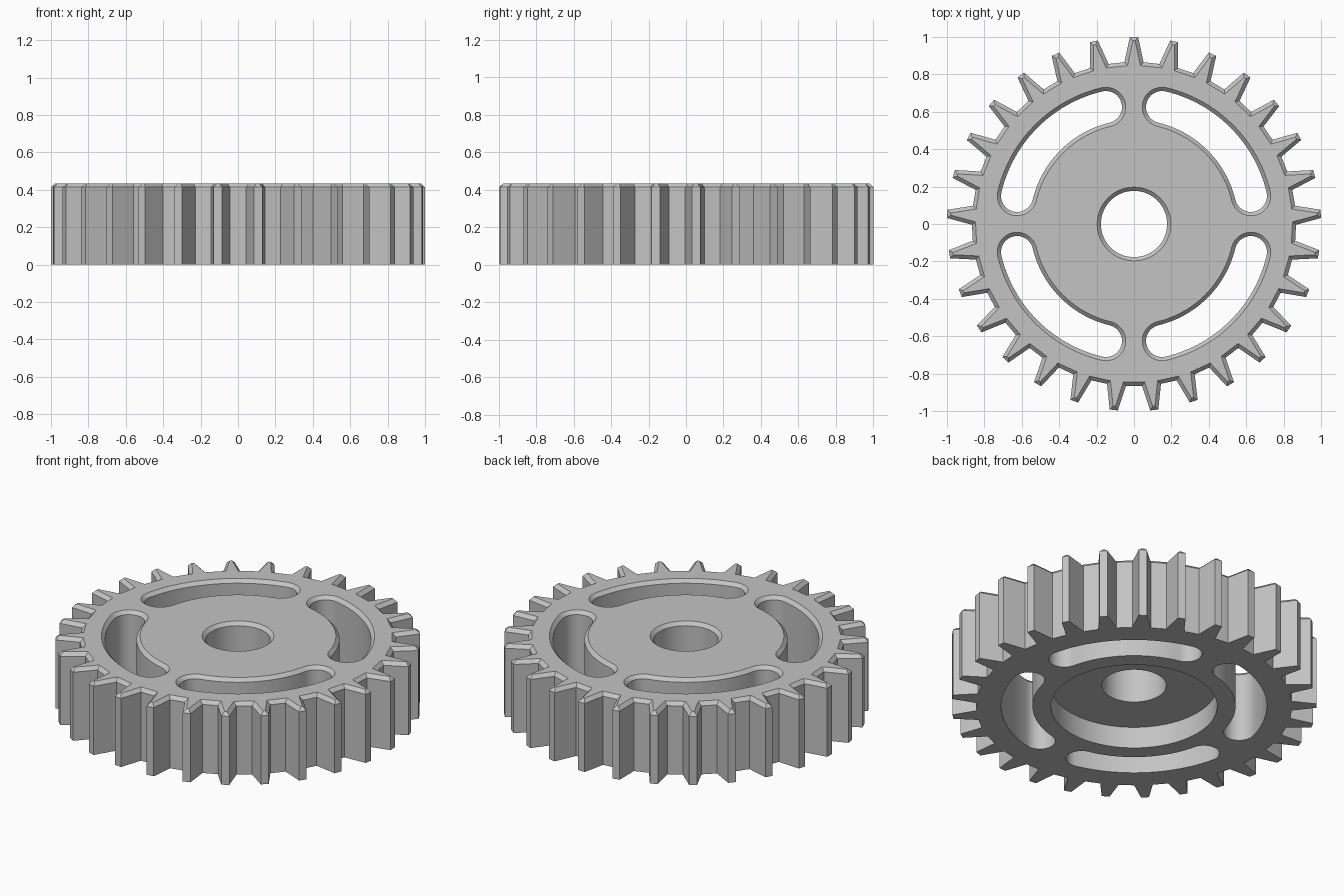
import bpy, bmesh, math
from mathutils import Vector

cube = bpy.data.objects.get("Cube")
if cube:
    bpy.data.objects.remove(cube, do_unlink=True)

HEIGHT, CHAMFER, TEETH = 0.435, 0.02, 29

grey = bpy.data.materials.new("plain grey")
grey.use_nodes = True
colour = (0.55, 0.55, 0.55, 1)
grey.diffuse_color = colour
grey.node_tree.nodes["Principled BSDF"].inputs["Base Color"].default_value = colour


def arc(radius, start, end, steps, centre=(0, 0)):
    return [Vector((centre[0] + radius * math.cos(a), centre[1] + radius * math.sin(a)))
            for a in (start + (end - start) * i / steps for i in range(steps + 1))]


def inset(points, d):
    """Move a counter-clockwise outline inward by d with mitred corners."""
    result = []
    for i, p in enumerate(points):
        a = (p - points[i - 1]).normalized()
        b = (points[(i + 1) % len(points)] - p).normalized()
        n1, n2 = Vector((-a.y, a.x)), Vector((-b.y, b.x))
        result.append(p + (n1 + n2) * d / (1 + n1.dot(n2)))
    return result


def loft(name, rings):
    """Solid through matching outlines, given as (points, z)."""
    bm = bmesh.new()
    loops = [[bm.verts.new((p.x, p.y, z)) for p in pts] for pts, z in rings]
    for low, high in zip(loops, loops[1:]):
        for i in range(len(low)):
            j = (i + 1) % len(low)
            bm.faces.new((low[i], low[j], high[j], high[i]))
    bm.faces.new(loops[0][::-1])
    bm.faces.new(loops[-1])
    mesh = bpy.data.meshes.new(name)
    bm.to_mesh(mesh)
    bm.free()
    mesh.materials.append(grey)
    obj = bpy.data.objects.new(name, mesh)
    bpy.context.collection.objects.link(obj)
    return obj


def chamfered_cutter(name, points):
    """Through cutter that widens at the top edge."""
    return loft(name, [(points, -0.1), (points, HEIGHT - CHAMFER),
                       (inset(points, -2 * CHAMFER), HEIGHT + CHAMFER)])


# Toothed body with a chamfered top edge
outline = []
for i in range(TEETH):
    angle = math.pi / 2 + math.tau * i / TEETH
    out = Vector((math.cos(angle), math.sin(angle)))
    side = Vector((-out.y, out.x))
    outline += [out * r + side * s for r, s in
                ((0.865, -0.051), (1.0, -0.022), (1.0, 0.022), (0.865, 0.051))]
gear = loft("gear_body", [(outline, 0), (outline, HEIGHT - CHAMFER),
                          (inset(outline, CHAMFER), HEIGHT)])

# Centre bore and underside recess
cutters = [chamfered_cutter("bore_cutter", arc(0.177, 0, math.tau, 64)[:-1])]
recess = arc(0.456, 0, math.tau, 96)[:-1]
cutters.append(loft("recess_cutter", [(recess, -0.1), (recess, 0.13)]))

# Four curved slots with round ends
MID, HALF, END = 0.643, 0.086, math.radians(13.5)
for k in range(4):
    a = k * math.pi / 2 + END
    b = (k + 1) * math.pi / 2 - END
    slot = arc(MID + HALF, a, b, 28)
    slot += arc(HALF, b, b + math.pi, 16, (MID * math.cos(b), MID * math.sin(b)))[1:]
    slot += arc(MID - HALF, b, a, 28)[1:]
    slot += arc(HALF, a + math.pi, a + math.tau, 16,
                (MID * math.cos(a), MID * math.sin(a)))[1:-1]
    cutters.append(chamfered_cutter("slot_cutter", slot))

# Cut the openings, then drop the cutters
bpy.context.view_layer.objects.active = gear
for cutter in cutters:
    cutter.hide_render = True
    mod = gear.modifiers.new("cut", 'BOOLEAN')
    mod.operation, mod.solver, mod.object = 'DIFFERENCE', 'EXACT', cutter
    bpy.ops.object.modifier_apply(modifier=mod.name)
    bpy.data.objects.remove(cutter, do_unlink=True)

# Smooth the round walls and keep the edges crisp
for obj in bpy.context.selected_objects:
    obj.select_set(False)
gear.select_set(True)
bpy.ops.object.shade_smooth_by_angle(angle=math.radians(25))
